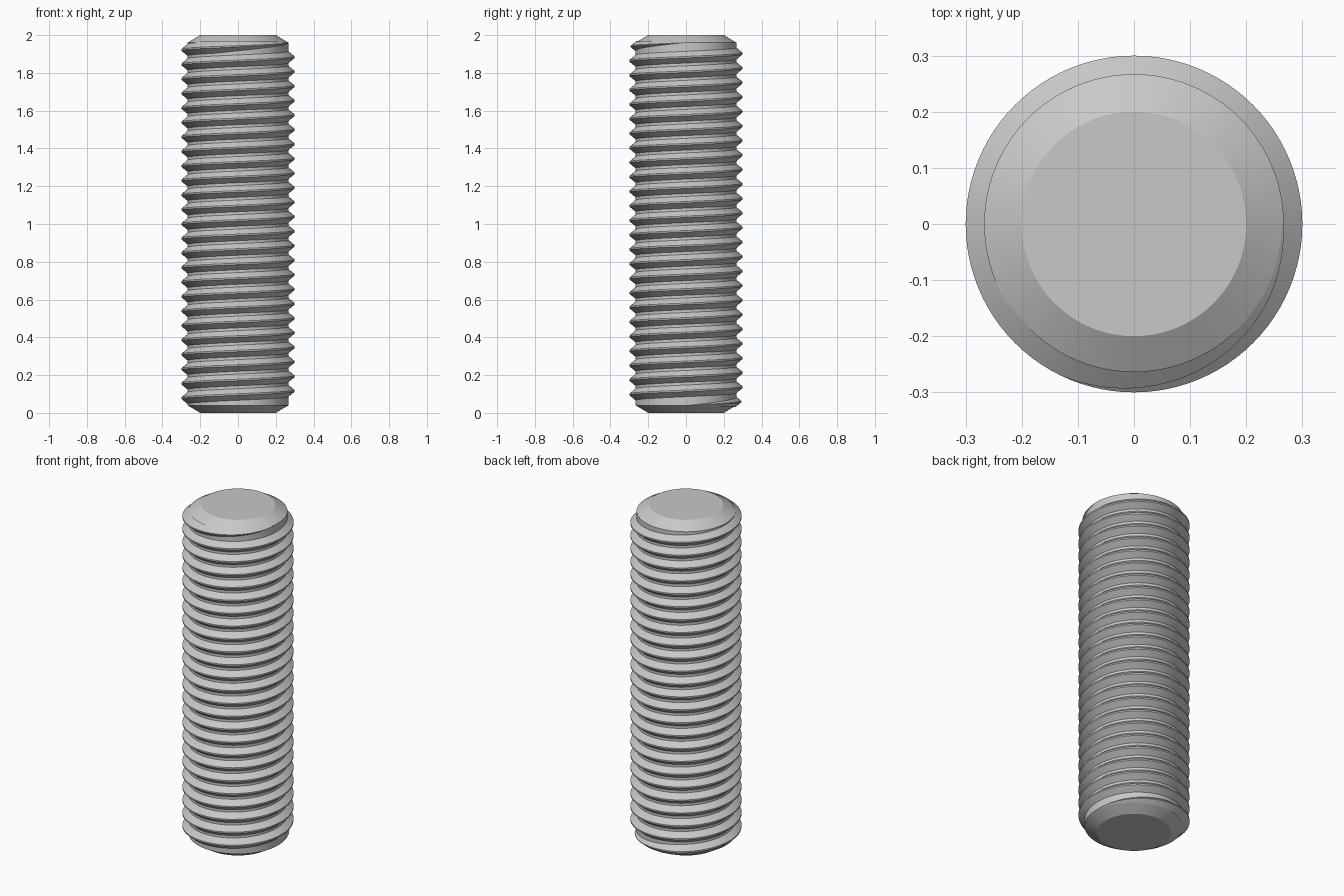
import bpy, bmesh
from math import sin, cos, radians, tau

if "Cube" in bpy.data.objects:
    bpy.data.objects.remove(bpy.data.objects["Cube"], do_unlink=True)

LENGTH = 2.0
CORE_R, TIP_R, CREST_R = 0.267, 0.2, 0.3
CHAMFER = 0.04
TURNS = 25
PITCH = (LENGTH - 2 * CHAMFER) / TURNS
SEGMENTS = 96
BASE_HALF, CREST_HALF = 0.031, 0.004   # half widths of the thread ridge
RUNOUT = radians(115)                  # angle over which the thread fades

steel = bpy.data.materials.new("Steel grey")
steel.use_nodes = True
colour = (0.58, 0.58, 0.58, 1)
steel.diffuse_color = colour
steel.node_tree.nodes["Principled BSDF"].inputs["Base Color"].default_value = colour


def finish(bm, name):
    bmesh.ops.recalc_face_normals(bm, faces=bm.faces)
    mesh = bpy.data.meshes.new(name)
    bm.to_mesh(mesh)
    bm.free()
    mesh.materials.append(steel)
    obj = bpy.data.objects.new(name, mesh)
    bpy.context.collection.objects.link(obj)
    bpy.ops.object.select_all(action='DESELECT')
    obj.select_set(True)
    bpy.context.view_layer.objects.active = obj
    bpy.ops.object.shade_smooth_by_angle(angle=radians(25))


def ring(bm, points, angle):
    return [bm.verts.new((r * cos(angle), r * sin(angle), z)) for r, z in points]


def bridge(bm, a, b, closed):
    n = len(a)
    for i in range(n if closed else n - 1):
        j = (i + 1) % n
        bm.faces.new((a[i], b[i], b[j], a[j]))


# Rod core: lathed profile with a chamfer and flat cap at each end
profile = [(TIP_R, 0), (CORE_R, CHAMFER),
           (CORE_R, LENGTH - CHAMFER), (TIP_R, LENGTH)]
bm = bmesh.new()
rings = [ring(bm, profile, tau * i / SEGMENTS) for i in range(SEGMENTS)]
for i in range(SEGMENTS):
    bridge(bm, rings[i], rings[(i + 1) % SEGMENTS], False)
for end in (0, -1):
    bm.faces.new([r[end] for r in rings])
finish(bm, "rod_core")

# Right-hand helical thread: a ridge that fades into the core at both ends
bm = bmesh.new()
sections = []
steps = TURNS * SEGMENTS
inner_r = CORE_R - 0.004
for i in range(steps + 1):
    angle = tau * i / SEGMENTS
    z = CHAMFER + PITCH * i / SEGMENTS
    fade = min(1, angle / RUNOUT, (TURNS * tau - angle) / RUNOUT)
    outer_r = CORE_R - 0.001 + (CREST_R - CORE_R + 0.001) * fade
    crest = CREST_HALF * max(fade, 0.1)
    base = crest + (BASE_HALF - CREST_HALF) * (outer_r - inner_r) / (CREST_R - CORE_R)
    section = [(inner_r, z - base), (outer_r, z - crest),
               (outer_r, z + crest), (inner_r, z + base)]
    sections.append(ring(bm, section, angle))
for a, b in zip(sections, sections[1:]):
    bridge(bm, a, b, True)
bm.faces.new(sections[0])
bm.faces.new(sections[-1])
finish(bm, "screw_thread")
